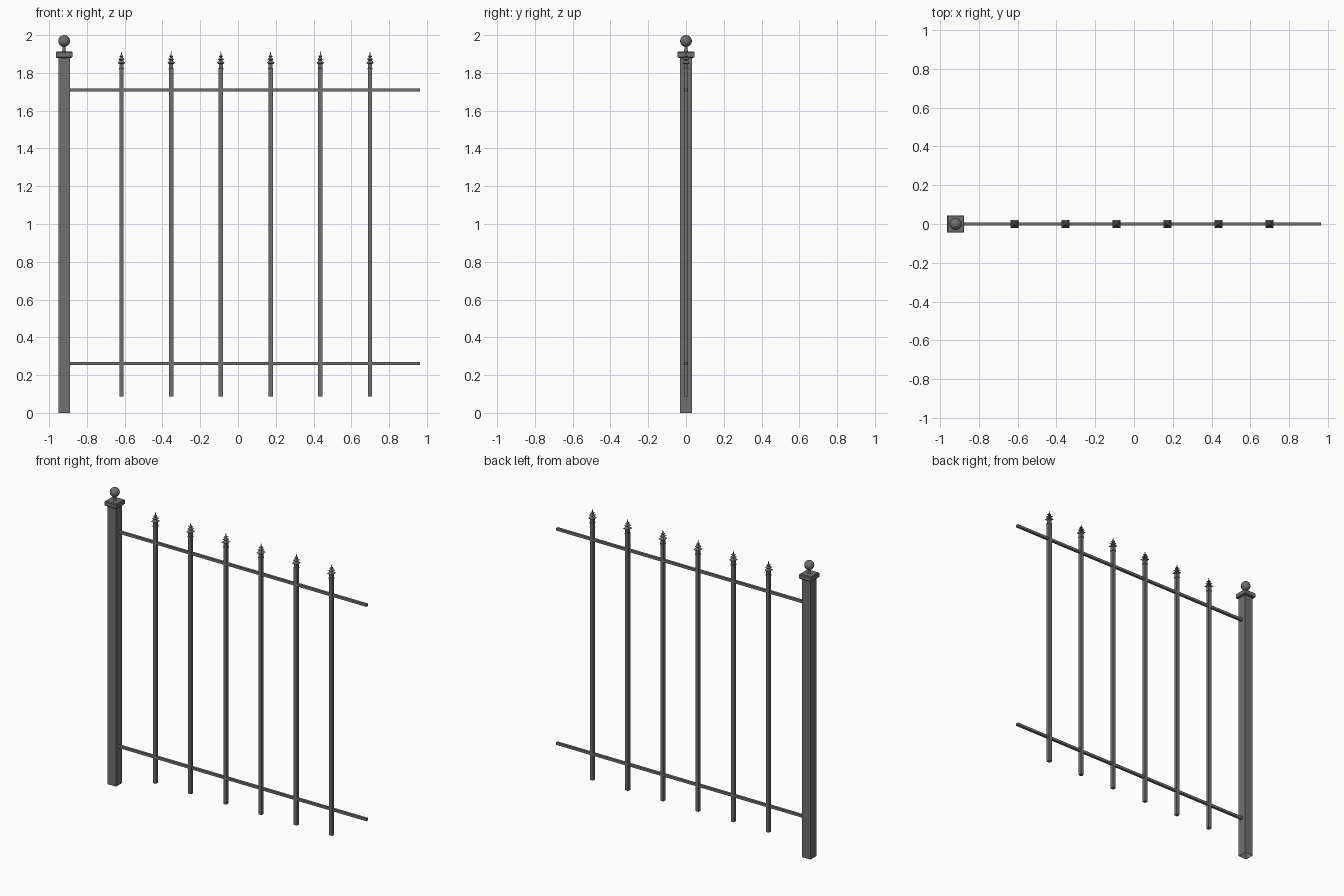
import bpy, bmesh
from math import pi, cos, sin

if "Cube" in bpy.data.objects:
    bpy.data.objects.remove(bpy.data.objects["Cube"])

iron = bpy.data.materials.new("dark_iron")
iron.diffuse_color = (0.16, 0.16, 0.16, 1)
iron.use_nodes = True
iron.node_tree.nodes["Principled BSDF"].inputs["Base Color"].default_value = iron.diffuse_color


def finish(name, bm, loc=(0, 0, 0)):
    me = bpy.data.meshes.new(name)
    bm.to_mesh(me)
    bm.free()
    me.materials.append(iron)
    ob = bpy.data.objects.new(name, me)
    ob.location = loc
    bpy.context.collection.objects.link(ob)
    return ob


def lathe(name, profile, sides, loc, turn=0.0, bottom=True):
    """Stack of rings (radius, z); four sides with turn=pi/4 gives square sections."""
    bm = bmesh.new()
    rings = [[bm.verts.new((r * cos(turn + 2 * pi * i / sides),
                            r * sin(turn + 2 * pi * i / sides), z))
              for i in range(sides)] for r, z in profile]
    for a, b in zip(rings, rings[1:]):
        for i in range(sides):
            j = (i + 1) % sides
            bm.faces.new((a[i], a[j], b[j], b[i]))
    if bottom:
        bm.faces.new(rings[0][::-1])
    bm.faces.new(rings[-1])
    return finish(name, bm, loc)


def square(name, profile, loc, bottom=True):
    """Square stack given as (half width, z)."""
    return lathe(name, [(h * 2 ** 0.5, z) for h, z in profile], 4, loc, pi / 4, bottom)


POST_X = -0.9205

# Hollow post with its cap, neck and ball
square("post", [(0.031, 0), (0.031, 1.885)], (POST_X, 0, 0), bottom=False)
square("post_cap", [(0.040, 1.88), (0.044, 1.884), (0.044, 1.909), (0.040, 1.914)],
       (POST_X, 0, 0))
lathe("ball_neck", [(0.012, 1.912), (0.008, 1.92), (0.008, 1.945)], 16, (POST_X, 0, 0))
bm = bmesh.new()
bmesh.ops.create_uvsphere(bm, u_segments=24, v_segments=14, radius=0.031)
for f in bm.faces:
    f.smooth = True
finish("post_ball", bm, (POST_X, 0, 1.969))

# Horizontal rails
for name, z in (("lower_rail", 0.262), ("upper_rail", 1.709)):
    rail = square(name, [(0.0085, 0), (0.0085, 1.8545)], (-0.89, 0, z))
    rail.rotation_euler = (0, pi / 2, 0)

# Pickets with tiered spear tips
for i in range(6):
    x = -0.617 + 0.2632 * i
    square(f"picket_{i + 1}", [(0.0115, 0.087), (0.0115, 1.825)], (x, 0, 0))
    square(f"picket_tip_{i + 1}",
           [(0.0135, 1.817), (0.0135, 1.824), (0.011, 1.826), (0.011, 1.846),
            (0.020, 1.853), (0.008, 1.866), (0.016, 1.872), (0.005, 1.882),
            (0.011, 1.887), (0.003, 1.896), (0.0005, 1.915)], (x, 0, 0))
